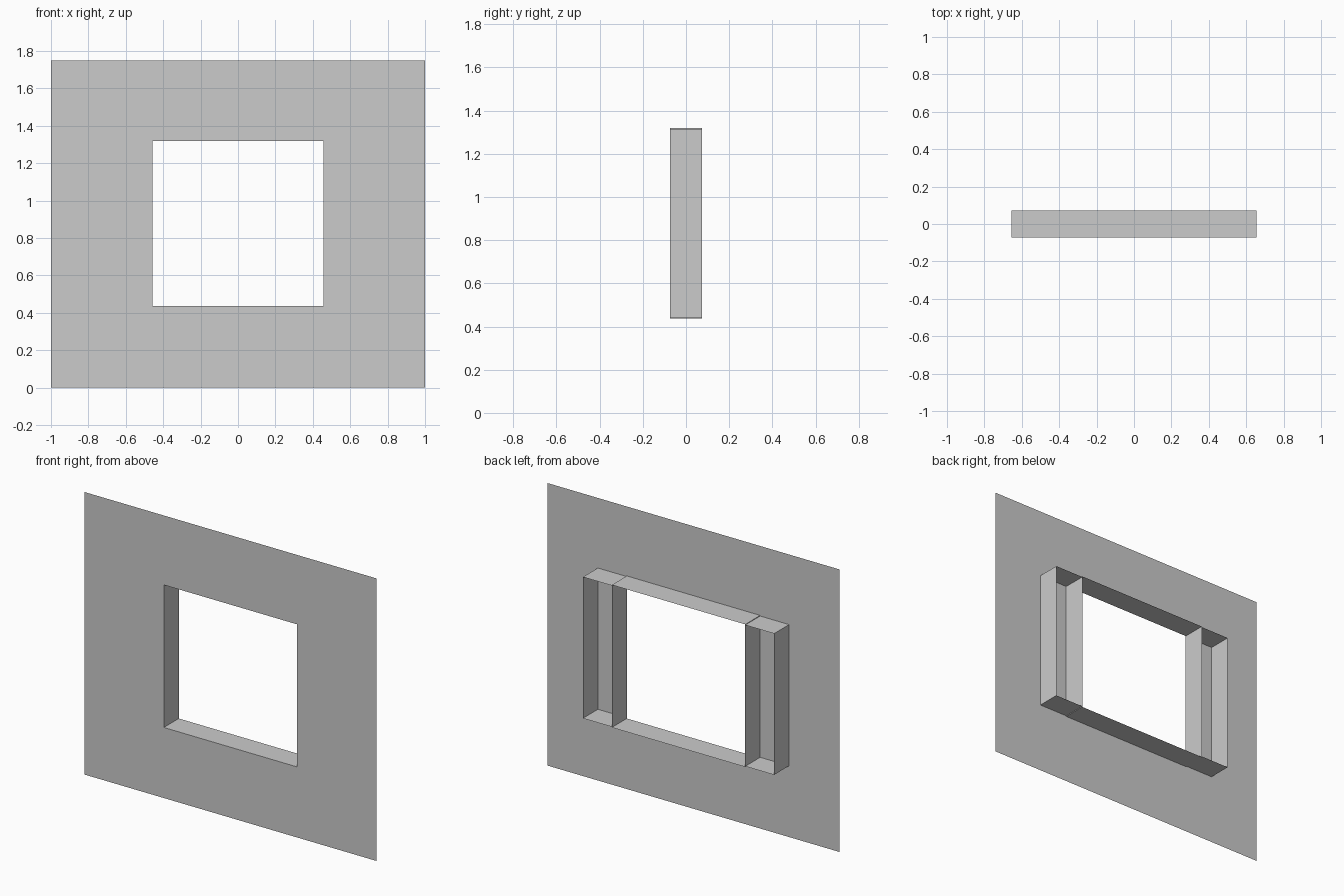
import bpy

if "Cube" in bpy.data.objects:
    bpy.data.objects.remove(bpy.data.objects["Cube"])

W, H = 1.0, 1.75              # wall half-width and height
HX, Z0, Z1 = 0.457, 0.437, 1.32   # opening half-width, sill and head heights
PX, STEP = 0.655, 0.004       # outer edge of side pockets, small step below the sleeve
F, B = -0.073, 0.073          # front and back depth


def add_mesh(name, verts, faces):
    mesh = bpy.data.meshes.new(name)
    mesh.from_pydata(verts, [], faces)
    mesh.update()
    obj = bpy.data.objects.new(name, mesh)
    bpy.context.collection.objects.link(obj)
    return obj


def add_strip(name, path, closed=False):
    """Sweep an x-z outline from the front plane to the back."""
    n = len(path)
    verts = [(x, y, z) for y in (F, B) for x, z in path]
    faces = [(i, (i + 1) % n, n + (i + 1) % n, n + i)
             for i in range(n if closed else n - 1)]
    return add_mesh(name, verts, faces)


def rect(x0, x1, z0, z1):
    return [(x0, z0), (x1, z0), (x1, z1), (x0, z1)]


# Flat wall sheet with the window opening
outline = rect(-W, W, 0, H) + rect(-HX, HX, Z0, Z1)
add_mesh("wall", [(x, F, z) for x, z in outline],
         [(i, (i + 1) % 4, 4 + (i + 1) % 4, 4 + i) for i in range(4)])

# Sleeve lining the opening
add_strip("window_sleeve", rect(-HX, HX, Z0, Z1)[::-1], closed=True)

# Side pockets, open at the back
for name, s in (("left_pocket", -1), ("right_pocket", 1)):
    path = [(s * HX, Z0 + STEP), (s * PX, Z0 + STEP),
            (s * PX, Z1 - STEP), (s * HX, Z1 - STEP)]
    add_strip(name, path if s > 0 else path[::-1])
